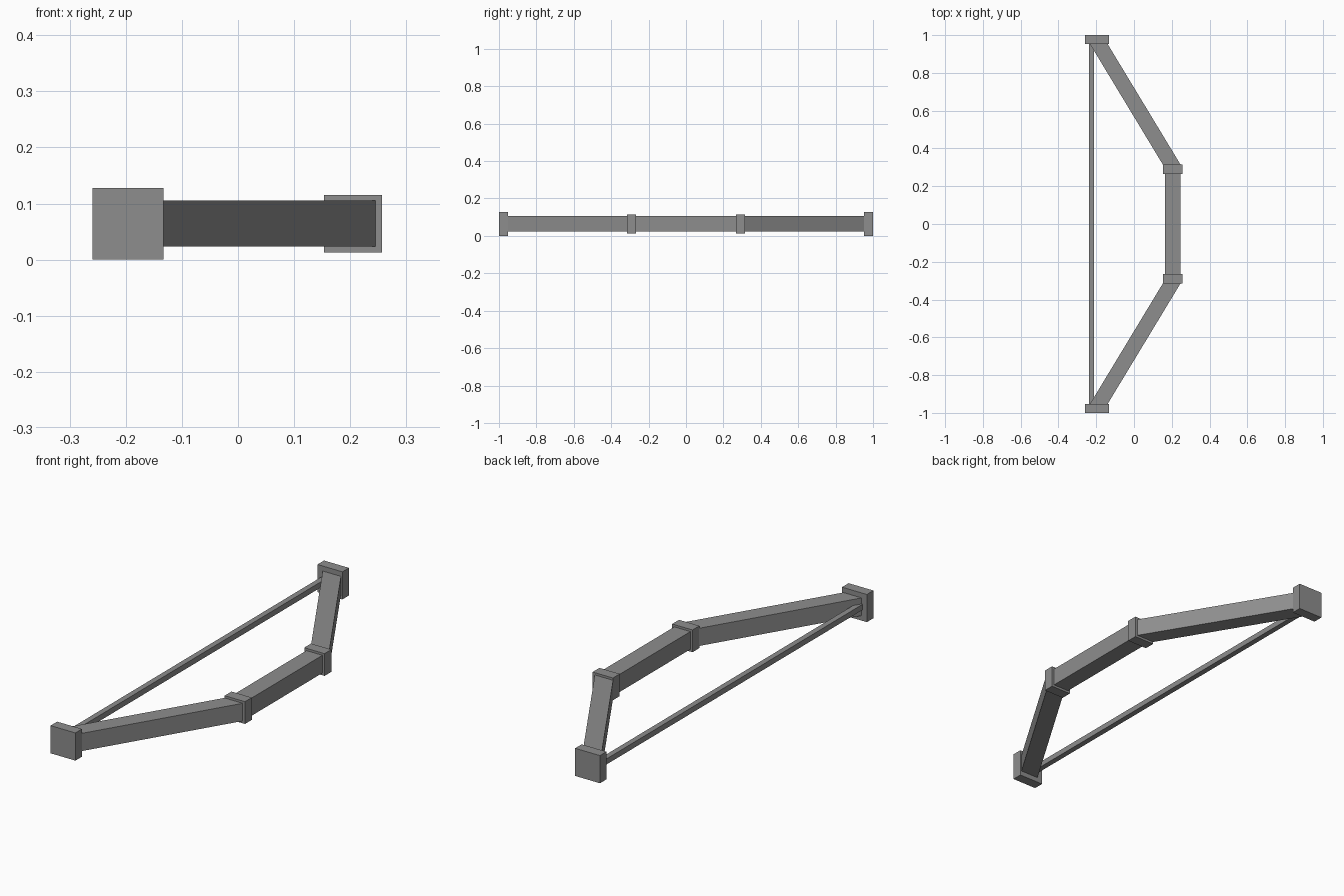
import bpy
import math

cube = bpy.data.objects.get("Cube")
if cube:
    bpy.data.objects.remove(cube, do_unlink=True)

COLOUR = (0.27, 0.27, 0.27, 1.0)
grey = bpy.data.materials.new("mid grey")
grey.use_nodes = True
grey.diffuse_color = COLOUR
grey.node_tree.nodes["Principled BSDF"].inputs["Base Color"].default_value = COLOUR

MID_Z = 0.064   # every part shares this centre height


def box(name, x, y, size, angle=0.0):
    """Flat-shaded box centred on the mid height, turned about z."""
    bpy.ops.mesh.primitive_cube_add(size=1, location=(x, y, MID_Z), rotation=(0, 0, angle))
    ob = bpy.context.object
    ob.name = name
    ob.scale = size
    bpy.ops.object.transform_apply(location=False, rotation=False, scale=True)
    ob.data.materials.append(grey)
    return ob


# Straight grip and string
box("grip", 0.205, 0, (0.082, 0.56, 0.082))
box("string", -0.225, 0, (0.026, 1.94, 0.026))

# Angled limb, clasp and tip block at each end
limb_in, limb_out = (0.212, 0.294), (-0.198, 0.972)
dx, dy = limb_out[0] - limb_in[0], limb_out[1] - limb_in[1]
for side, s in (("back", 1), ("front", -1)):
    box(side + "_limb", (limb_in[0] + limb_out[0]) / 2, s * (limb_in[1] + limb_out[1]) / 2,
        (math.hypot(dx, dy), 0.08, 0.082), math.atan2(s * dy, dx))
    box(side + "_clasp", 0.205, s * 0.291, (0.104, 0.05, 0.103))
    box(side + "_tip", -0.196, s * 0.976, (0.127, 0.048, 0.128))
